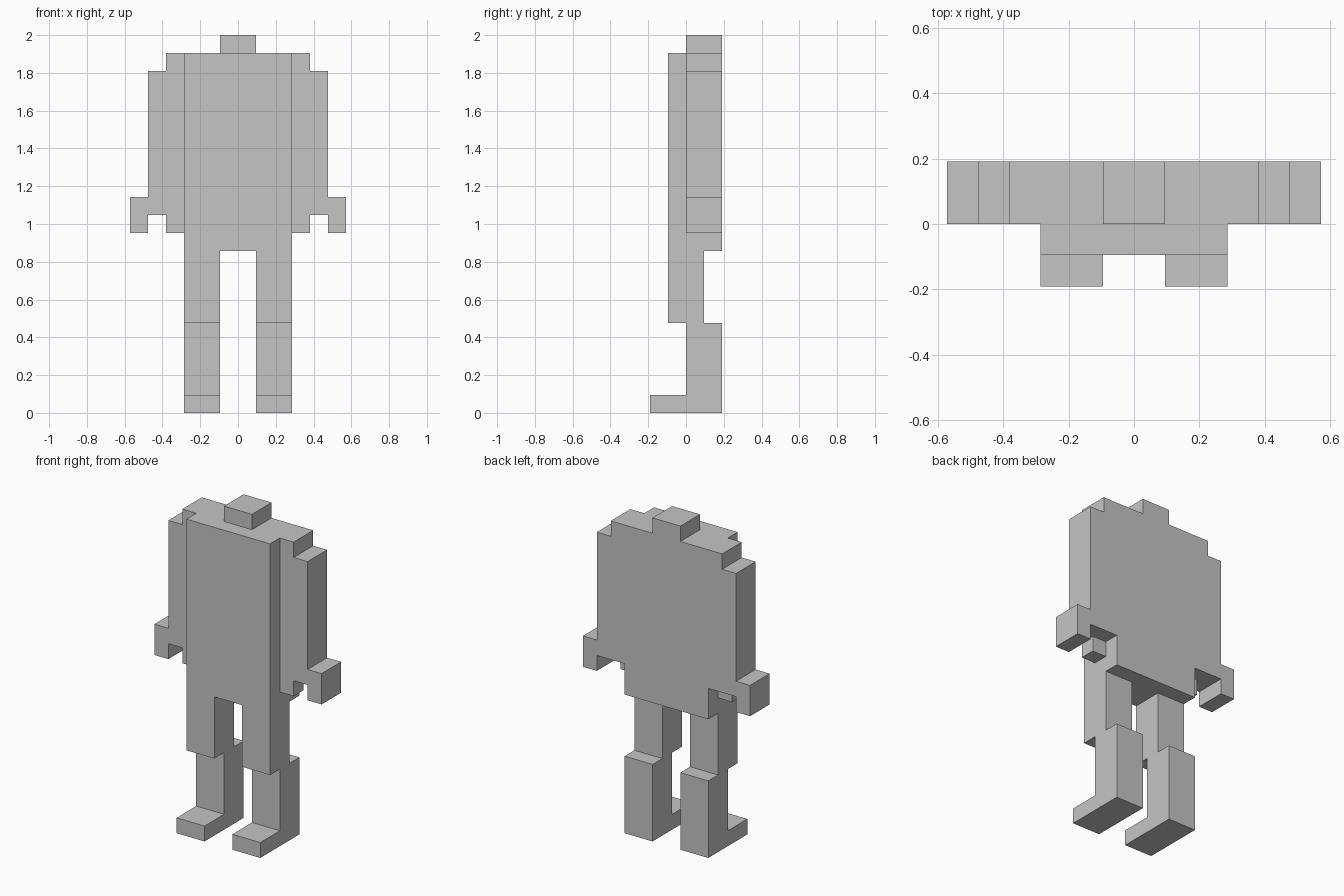
import bpy
import bmesh
from mathutils import Vector

cube = bpy.data.objects.get("Cube")
if cube:
    bpy.data.objects.remove(cube, do_unlink=True)

U = 2 / 21  # one block

grey = bpy.data.materials.new("light grey")
grey.use_nodes = True
COLOUR = (0.56, 0.56, 0.56, 1)
grey.diffuse_color = COLOUR
grey.node_tree.nodes["Principled BSDF"].inputs["Base Color"].default_value = COLOUR


def extrude(name, outline, place, start, end):
    """Extrude a 2D outline, in blocks, from start to end along the third axis."""
    bm = bmesh.new()
    near, far = ([bm.verts.new(place(a, b, c) * U) for a, b in outline] for c in (start, end))
    bm.faces.new(near)
    bm.faces.new(far)
    for i in range(len(outline)):
        bm.faces.new((near[i - 1], near[i], far[i], far[i - 1]))
    bmesh.ops.recalc_face_normals(bm, faces=bm.faces)
    mesh = bpy.data.meshes.new(name)
    bm.to_mesh(mesh)
    bm.free()
    mesh.materials.append(grey)
    bpy.context.collection.objects.link(bpy.data.objects.new(name, mesh))


def rect(a0, a1, b0, b1):
    return [(a0, b0), (a1, b0), (a1, b1), (a0, b1)]


# Torso and the head stub on top
front_on = lambda x, z, y: Vector((x, y, z))
extrude("torso", rect(-3, 3, 9, 20), front_on, -1, 2)
extrude("head", rect(-1, 1, 20, 21), front_on, 0, 2)

# Stepped arm with hand, and leg with foot
ARM = [(3, 20), (4, 20), (4, 19), (5, 19), (5, 12), (6, 12), (6, 10), (5, 10), (5, 11), (3, 11)]
LEG = [(-1, 9), (1, 9), (1, 5), (2, 5), (2, 0), (-2, 0), (-2, 1), (0, 1), (0, 5), (-1, 5)]

for side, s in (("left", 1), ("right", -1)):
    mirrored = lambda x, z, y: Vector((s * x, y, z))
    side_on = lambda y, z, x: Vector((s * x, y, z))
    extrude(side + "_arm", ARM, mirrored, 0, 2)
    extrude(side + "_thumb", rect(3, 4, 10, 11), mirrored, 0, 1)
    extrude(side + "_leg", LEG, side_on, 1, 3)
